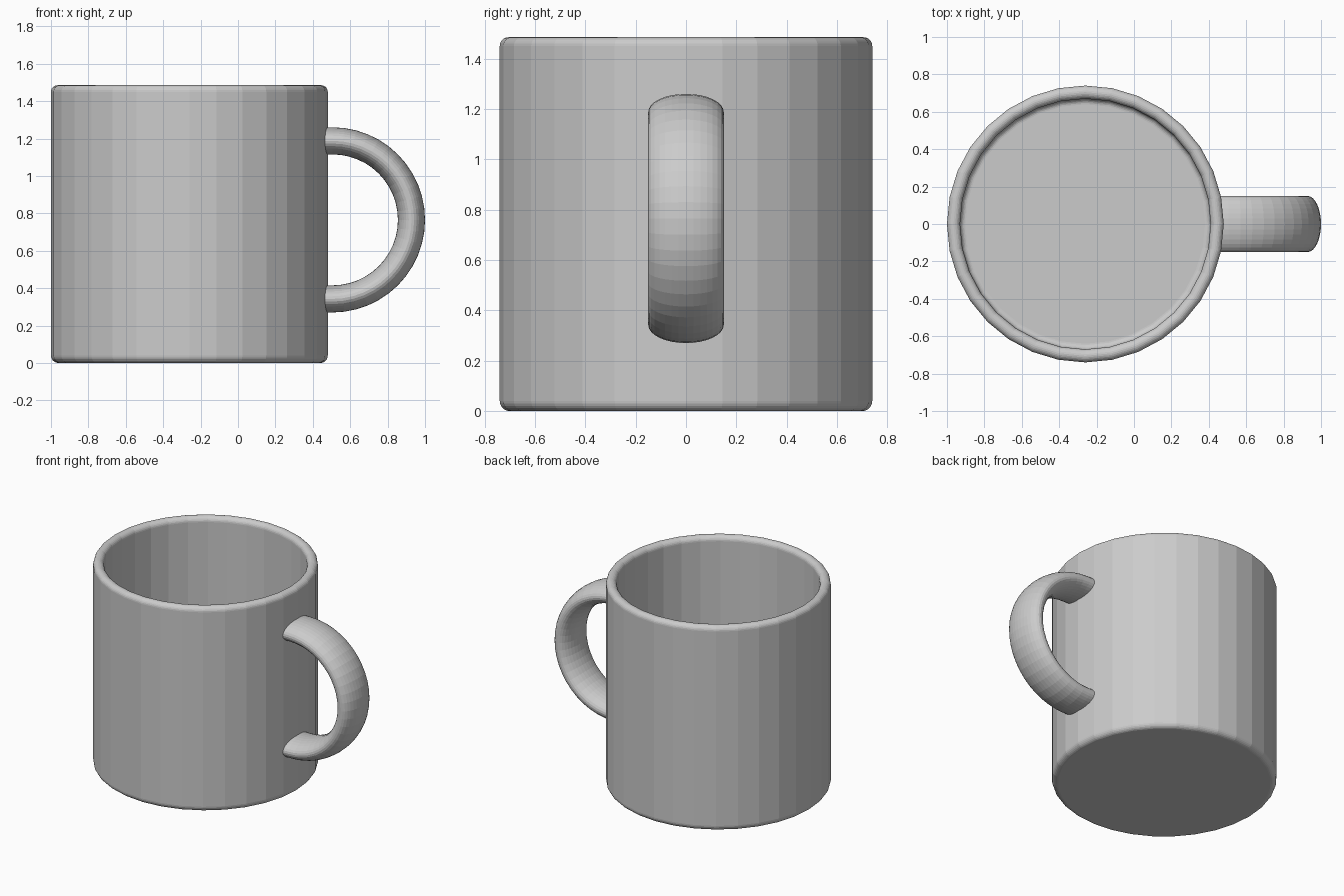
import bpy, bmesh
from math import sin, cos, pi

if "Cube" in bpy.data.objects:
    bpy.data.objects.remove(bpy.data.objects["Cube"])

CX, R_OUT, R_IN, H = -0.26, 0.74, 0.67, 1.485


def make_object(name, bm):
    bmesh.ops.recalc_face_normals(bm, faces=bm.faces)
    me = bpy.data.meshes.new(name)
    bm.to_mesh(me)
    bm.free()
    ob = bpy.data.objects.new(name, me)
    bpy.context.collection.objects.link(ob)
    return ob


def corner(cx, cz, r, a0, a1, n=6):
    """Points of a rounded profile corner, angles in quarter turns."""
    return [(cx + r * cos((a0 + (a1 - a0) * i / n) * pi / 2),
             cz + r * sin((a0 + (a1 - a0) * i / n) * pi / 2)) for i in range(n + 1)]


def bridge(bm, a, b, closed=True):
    n = len(a)
    for i in range(n if closed else n - 1):
        j = (i + 1) % n
        bm.faces.new((a[i], a[j], b[j], b[i]))


# Cup: lathed wall with rounded foot, rim and inner floor, 32 flat sides
b, f = 0.04, 0.035
profile = (corner(R_OUT - b, b, b, -1, 0)
           + corner(R_OUT - f, H - f, f, 0, 1)
           + corner(R_IN + f, H - f, f, 1, 2)[1:]
           + corner(R_IN - 0.03, 0.10, 0.03, 0, -1))
bm = bmesh.new()
SIDES = 32
rings = [[bm.verts.new((CX + r * cos(2 * pi * k / SIDES), r * sin(2 * pi * k / SIDES), z))
          for k in range(SIDES)] for r, z in profile]
for a, c in zip(rings, rings[1:]):
    bridge(bm, a, c)
bm.faces.new(rings[0])
bm.faces.new(rings[-1])
make_object("cup", bm)

# Handle: wide oval section swept round a half circle, ends sunk into the wall
HX, HZ, HR, THICK, WIDE = 0.505, 0.765, 0.4225, 0.0725, 0.15
STEPS, SECTION = 24, 32
path = [(HX + HR * sin(pi * i / STEPS), HZ + HR * cos(pi * i / STEPS),
         sin(pi * i / STEPS), cos(pi * i / STEPS)) for i in range(STEPS + 1)]
path = [(0.435, HZ + HR, 0, 1)] + path + [(0.435, HZ - HR, 0, -1)]
bm = bmesh.new()
loops = []
for x, z, nx, nz in path:
    loop = []
    for k in range(SECTION):
        t = 2 * pi * k / SECTION
        d = THICK * cos(t)
        loop.append(bm.verts.new((x + d * nx, WIDE * sin(t), z + d * nz)))
    loops.append(loop)
for a, c in zip(loops, loops[1:]):
    bridge(bm, a, c)
bm.faces.new(loops[0])
bm.faces.new(loops[-1])
make_object("handle", bm)
